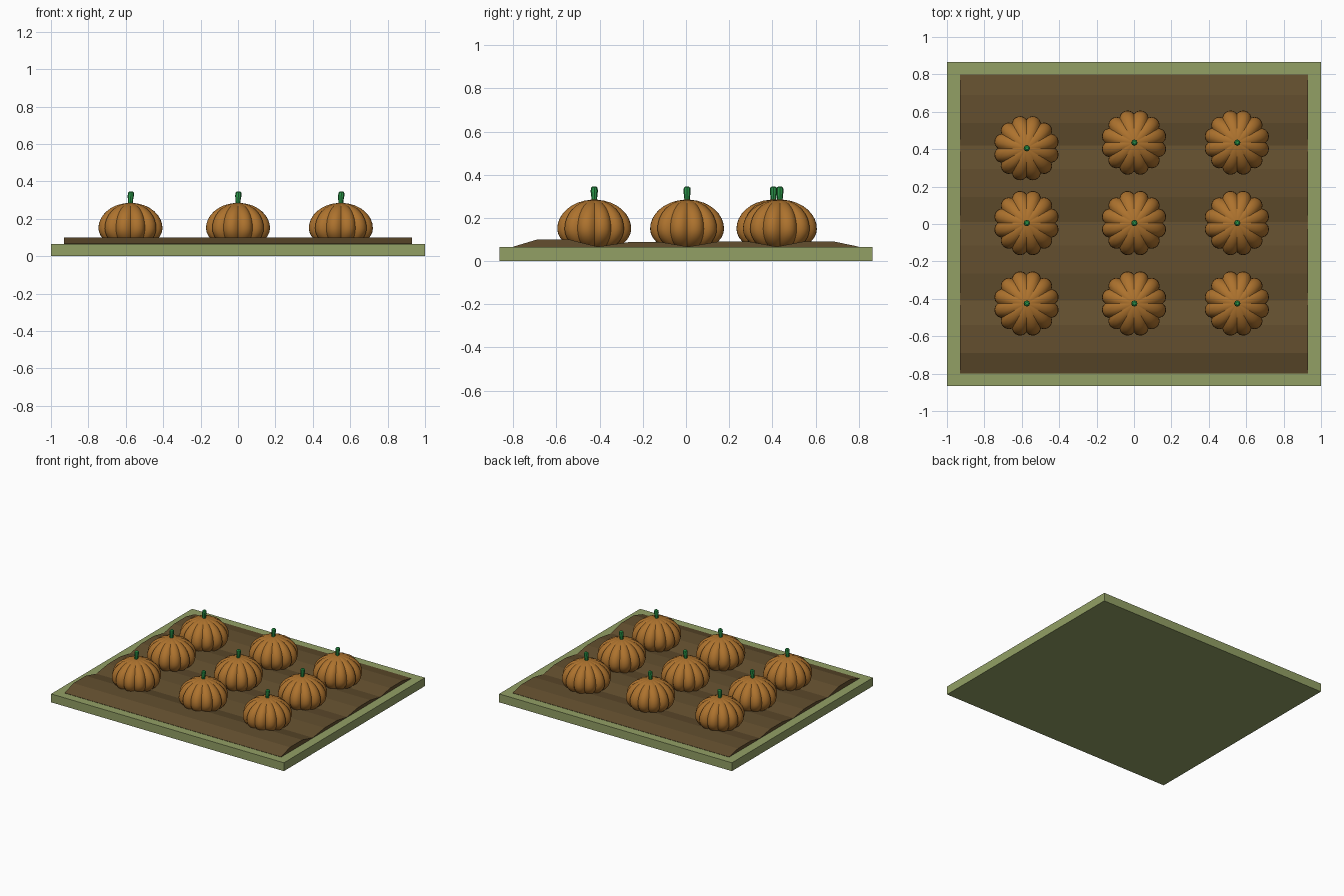
import bpy, bmesh, math
from math import sin, cos, pi

cube = bpy.data.objects.get("Cube")
if cube:
    bpy.data.objects.remove(cube)


def material(name, r, g, b):
    m = bpy.data.materials.new(name)
    m.use_nodes = True
    m.diffuse_color = (r, g, b, 1)
    bsdf = next(n for n in m.node_tree.nodes if n.type == 'BSDF_PRINCIPLED')
    bsdf.inputs["Base Color"].default_value = (r, g, b, 1)
    bsdf.inputs["Roughness"].default_value = 0.9
    return m


GRASS = material("grass green", 0.29, 0.35, 0.13)
SOIL = material("soil brown", 0.125, 0.078, 0.028)
ORANGE = material("pumpkin orange", 0.42, 0.17, 0.027)
STEM = material("stem green", 0.025, 0.33, 0.07)


def finish(bm, name, mat):
    bmesh.ops.recalc_face_normals(bm, faces=bm.faces)
    mesh = bpy.data.meshes.new(name)
    bm.to_mesh(mesh)
    bm.free()
    mesh.materials.append(mat)
    ob = bpy.data.objects.new(name, mesh)
    bpy.context.collection.objects.link(ob)
    return ob


def loft(bm, rings):
    """Skin closed rings of points and cap both ends."""
    loops = [[bm.verts.new(p) for p in ring] for ring in rings]
    for a, b in zip(loops, loops[1:]):
        for i in range(len(a)):
            j = (i + 1) % len(a)
            bm.faces.new((a[i], a[j], b[j], b[i]))
    bm.faces.new(loops[0])
    bm.faces.new(loops[-1])


# Flat base slab
bm = bmesh.new()
bmesh.ops.create_cube(bm, size=1)
for v in bm.verts:
    v.co = (v.co.x * 2, v.co.y * 1.73, (v.co.z + 0.5) * 0.065)
finish(bm, "garden_base", GRASS)

# Ploughed soil: four flat-topped ridges with furrows between them
profile = [(-0.8, 0.05), (-0.8, 0.067)]
for centre, height in ((-0.615, 0.1), (-0.19, 0.088), (0.22, 0.09), (0.615, 0.09)):
    profile += [(centre - 0.075, height), (centre + 0.075, height)]
    furrow = {-0.615: -0.41, -0.19: 0.01, 0.22: 0.42}.get(centre, 0.8)
    profile.append((furrow, 0.067))
profile.append((0.8, 0.05))
bm = bmesh.new()
loft(bm, [[(x, y, z) for y, z in profile] for x in (-0.93, 0.93)])
finish(bm, "soil_bed", SOIL)

# Ribbed pumpkin body: lobed rings stacked along a squashed profile
LOBES, STEPS = 12, 6
SIDES = LOBES * STEPS
bm = bmesh.new()
rings = []
for k in range(15):
    t = -0.36 * pi + k / 14 * 0.83 * pi
    radius, z = 0.176 * cos(t), 0.15 + (0.135 if t > 0 else 0.11) * sin(t)
    ring = []
    for i in range(SIDES):
        a = 2 * pi * i / SIDES
        bulge = 0.88 + 0.12 * abs(sin(a * LOBES / 2)) ** 0.7
        ring.append((radius * bulge * cos(a), radius * bulge * sin(a), z))
    rings.append(ring)
loft(bm, rings)
body = finish(bm, "pumpkin_body", ORANGE)

# Short stem, a little wider towards the top and gently bent
bm = bmesh.new()
stem_rings = []
for z, r, lean in ((0.265, 0.011, 0), (0.3, 0.014, 0), (0.325, 0.017, 0.002),
                   (0.34, 0.015, 0.003), (0.346, 0.008, 0.003)):
    stem_rings.append([(r * cos(pi * i / 4) + lean, r * sin(pi * i / 4), z) for i in range(8)])
loft(bm, stem_rings)
stem = finish(bm, "pumpkin_stem", STEM)

for ob in (body, stem):
    bpy.ops.object.select_all(action='DESELECT')
    ob.select_set(True)
    bpy.context.view_layer.objects.active = ob
    bpy.ops.object.shade_smooth_by_angle(angle=math.radians(30))

# Three rows of three pumpkins, one set slightly off its row
spots = [(x, y) for x in (-0.575, 0, 0.55) for y in (-0.425, 0.005, 0.435)]
spots[2] = (-0.575, 0.405)
for n, (x, y) in enumerate(spots):
    for part in (body, stem):
        ob = part if n == 0 else part.copy()
        if n:
            bpy.context.collection.objects.link(ob)
        ob.location = (x, y, 0)
